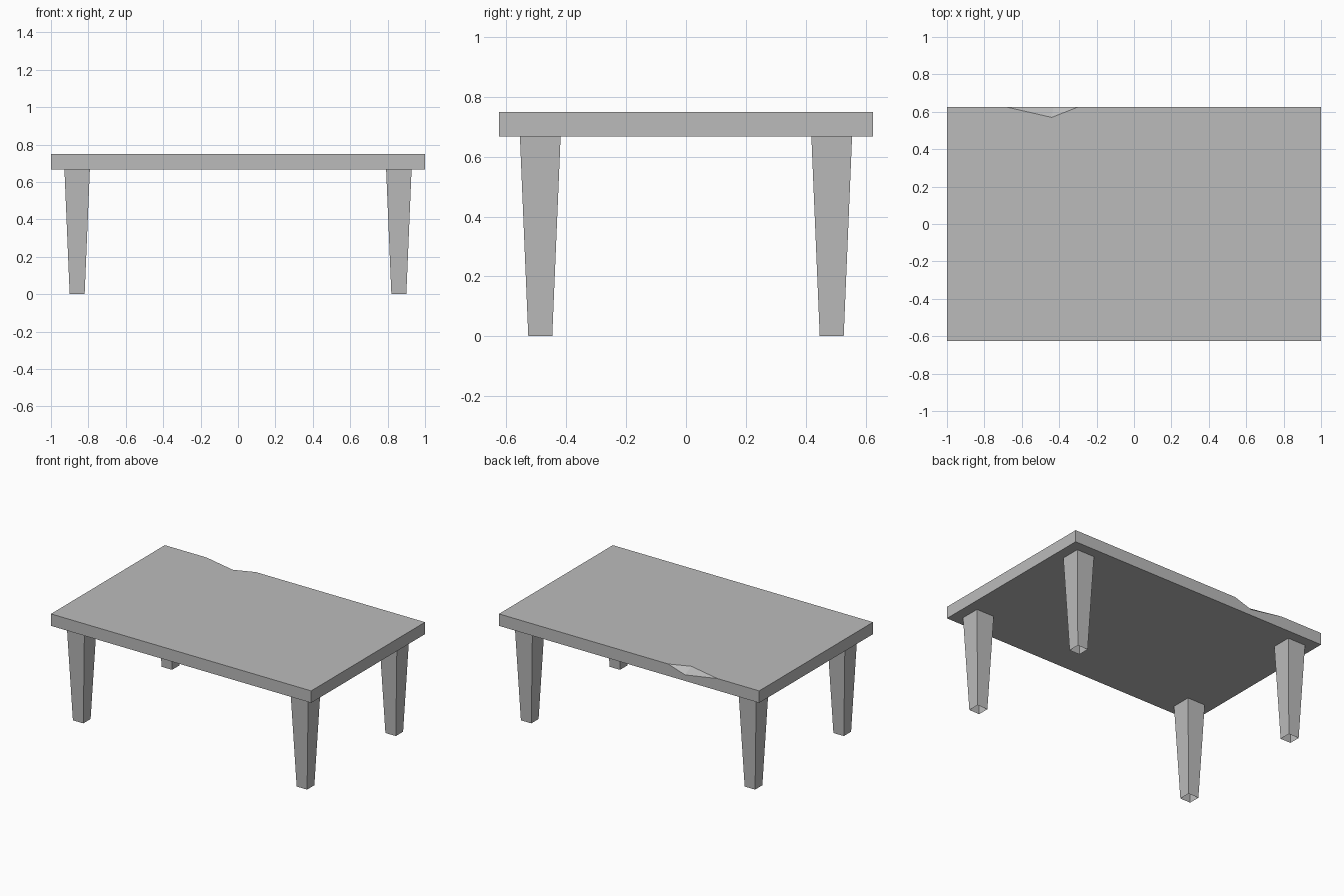
import bpy
import bmesh

cube = bpy.data.objects.get("Cube")
if cube:
    bpy.data.objects.remove(cube, do_unlink=True)

GREY = (0.5, 0.5, 0.5, 1.0)
grey = bpy.data.materials.new("plain grey")
grey.diffuse_color = GREY
grey.use_nodes = True
grey.node_tree.nodes["Principled BSDF"].inputs["Base Color"].default_value = GREY

LENGTH, DEPTH, HEIGHT = 2.0, 1.25, 0.75
UNDERSIDE = 0.667


def add_object(name, bm):
    mesh = bpy.data.meshes.new(name)
    bm.to_mesh(mesh)
    bm.free()
    mesh.materials.append(grey)
    obj = bpy.data.objects.new(name, mesh)
    bpy.context.collection.objects.link(obj)
    return obj


# Tabletop: a slab with a two-facet chip in the top of its back edge
def build_tabletop():
    bm = bmesh.new()
    x, y = LENGTH / 2, DEPTH / 2
    low = [bm.verts.new((sx * x, sy * y, UNDERSIDE))
           for sx, sy in ((-1, -1), (1, -1), (1, 1), (-1, 1))]
    high = [bm.verts.new((v.co.x, v.co.y, HEIGHT)) for v in low]
    chip_left = bm.verts.new((-0.30, y, HEIGHT))
    chip_right = bm.verts.new((-0.68, y, HEIGHT))
    chip_inner = bm.verts.new((-0.44, 0.57, HEIGHT))
    chip_low = bm.verts.new((-0.43, y, 0.709))

    bm.faces.new(low[::-1])
    for i in (0, 1, 3):
        j = (i + 1) % 4
        bm.faces.new((low[i], low[j], high[j], high[i]))
    bm.faces.new((low[2], low[3], high[3], chip_right, chip_low, chip_left, high[2]))
    bm.faces.new((high[0], high[1], high[2], chip_left, chip_inner, chip_right, high[3]))
    bm.faces.new((chip_left, chip_low, chip_inner))
    bm.faces.new((chip_right, chip_inner, chip_low))
    bmesh.ops.recalc_face_normals(bm, faces=bm.faces)
    add_object("tabletop", bm)


# Legs: square, tapering to hollow open feet
def build_leg(name, x, y, top=0.136, foot=0.08):
    bm = bmesh.new()
    bmesh.ops.create_cube(bm, size=1)
    feet = [f for f in bm.faces if f.normal.z < -0.5]
    bmesh.ops.delete(bm, geom=feet, context='FACES_ONLY')
    for v in bm.verts:
        width = top if v.co.z > 0 else foot
        v.co.x *= width
        v.co.y *= width
        v.co.z = UNDERSIDE if v.co.z > 0 else 0
    leg = add_object(name, bm)
    leg.location = (x, y, 0)


build_tabletop()
for side, sx in (("left", 1), ("right", -1)):
    for end, sy in (("front", -1), ("back", 1)):
        build_leg(f"{end}_{side}_leg", sx * 0.86, sy * 0.487)
